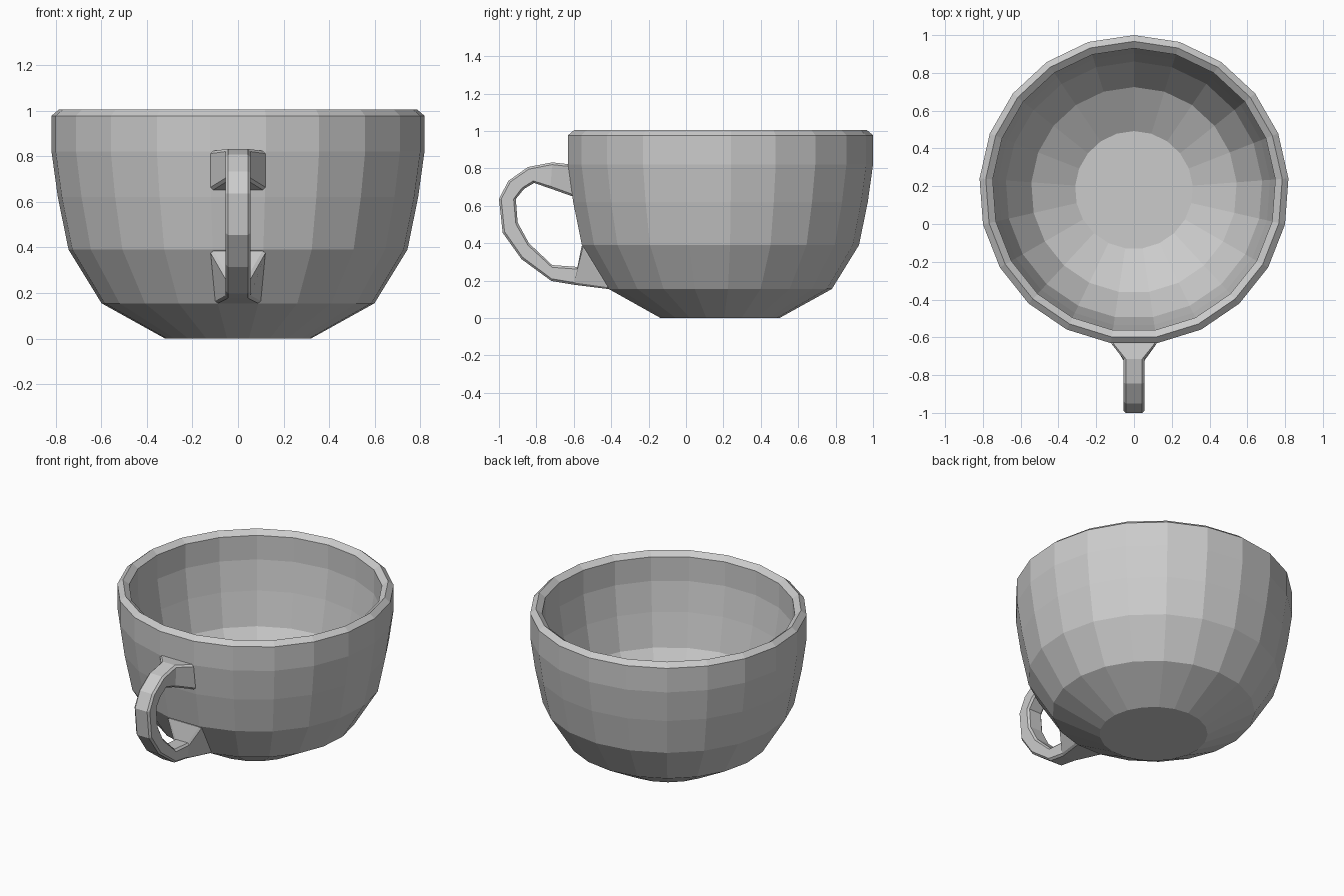
import bpy, bmesh
from math import sin, cos, pi
from mathutils import Vector

if "Cube" in bpy.data.objects:
    bpy.data.objects.remove(bpy.data.objects["Cube"])

SIDES = 21
CENTRE_Y = 0.18


def make_object(name, bm):
    bmesh.ops.recalc_face_normals(bm, faces=bm.faces)
    mesh = bpy.data.meshes.new(name)
    bm.to_mesh(mesh)
    bm.free()
    obj = bpy.data.objects.new(name, mesh)
    bpy.context.collection.objects.link(obj)
    return obj


def loft(name, rings):
    """Skin a list of equal-length closed rings and cap both ends."""
    bm = bmesh.new()
    loops = [[bm.verts.new(p) for p in ring] for ring in rings]
    for a, b in zip(loops, loops[1:]):
        n = len(a)
        for i in range(n):
            j = (i + 1) % n
            bm.faces.new((a[i], a[j], b[j], b[i]))
    bm.faces.new(loops[0])
    bm.faces.new(loops[-1])
    return make_object(name, bm)


# Bowl: outer wall up to the ridged rim, then inner wall down to the floor (r, z)
bowl_profile = [
    (0.32, 0.0), (0.60, 0.155), (0.745, 0.39), (0.792, 0.62), (0.82, 0.82),
    (0.82, 0.977), (0.787, 1.005),
    (0.75, 0.977), (0.75, 0.82), (0.722, 0.63), (0.68, 0.416),
    (0.545, 0.205), (0.312, 0.07),
]


def bowl_ring(r, z):
    angles = [pi / 2 + 2 * pi * i / SIDES for i in range(SIDES)]
    return [(r * cos(a), CENTRE_Y + r * sin(a), z) for a in angles]


loft("cup_bowl", [bowl_ring(r, z) for r, z in bowl_profile])

# Handle: chamfered sections (outer y, z), (inner y, z), outer and inner half width
W = 0.055
handle_sections = [
    ((-0.600, 0.823), (-0.585, 0.645), 0.12, 0.12),
    ((-0.635, 0.823), (-0.612, 0.652), 0.12, 0.12),
    ((-0.715, 0.832), (-0.725, 0.692), W, W),
    ((-0.845, 0.807), (-0.812, 0.722), W, W),
    ((-0.950, 0.733), (-0.866, 0.690), W, W),
    ((-1.000, 0.636), (-0.910, 0.636), W, W),
    ((-0.980, 0.455), (-0.900, 0.510), W, W),
    ((-0.880, 0.315), (-0.840, 0.400), W, W),
    ((-0.720, 0.198), (-0.716, 0.283), W, W),
    ((-0.600, 0.178), (-0.580, 0.273), W, W),
    ((-0.416, 0.155), (-0.558, 0.385), 0.10, 0.12),
    ((-0.385, 0.170), (-0.525, 0.390), 0.10, 0.12),
]


def handle_ring(outer, inner, wo, wi, c=0.012):
    o, n = Vector((0, *outer)), Vector((0, *inner))
    step = (n - o).normalized() * c
    x = Vector((1, 0, 0))
    half = [o + x * (wo - c), o + step + x * wo,
            n - step + x * wi, n + x * (wi - c)]
    mirrored = [Vector((-p.x, p.y, p.z)) for p in reversed(half)]
    return half + mirrored


loft("cup_handle", [handle_ring(*s) for s in handle_sections])
